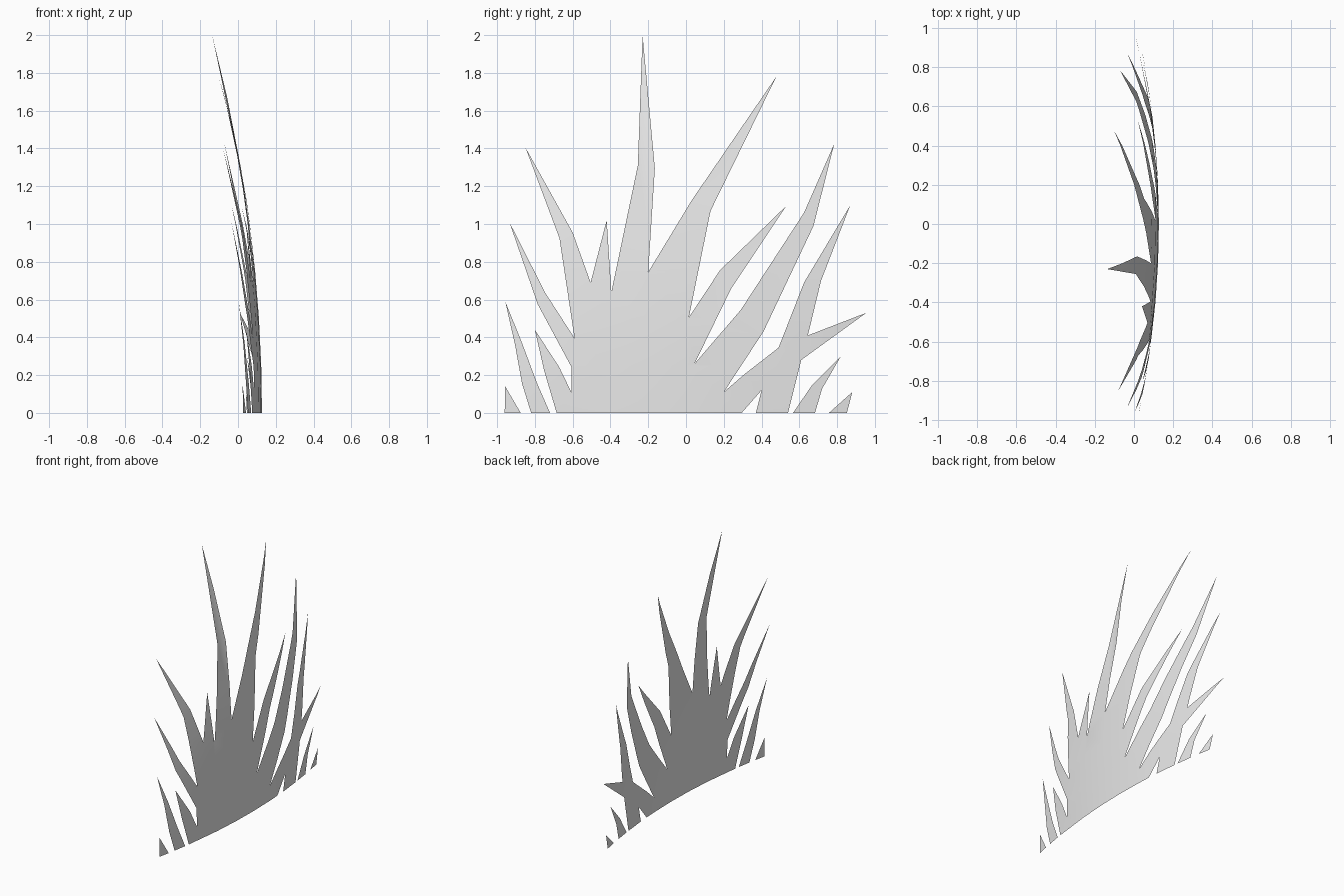
import bpy
import bmesh
from mathutils import Vector

cube = bpy.data.objects.get("Cube")
if cube:
    bpy.data.objects.remove(cube, do_unlink=True)

# One plain grey for the whole tuft
grey = bpy.data.materials.new("plain_grey")
grey.use_nodes = True
grey.diffuse_color = (0.8, 0.8, 0.8, 1)
shader = next(n for n in grey.node_tree.nodes if n.type == 'BSDF_PRINCIPLED')
shader.inputs["Base Color"].default_value = grey.diffuse_color


def bend(y, z):
    """Depth of the curved sheet: bowed sideways and leaning over with height."""
    return 0.127 - 0.11 * y * y - 0.0645 * z * z


def cut_sheet(bm, axis, places):
    """Slice the flat sheet across one axis so that it can bend."""
    normal = Vector((0, 0, 0))
    normal[axis] = 1
    for place in places:
        bmesh.ops.bisect_plane(bm, geom=bm.verts[:] + bm.edges[:] + bm.faces[:],
                               plane_co=normal * place, plane_no=normal, dist=0.0001)


def make_sheet(name, outline, y_cuts=(), z_cuts=()):
    """Fill a side outline given as (y, z), then bend it into the curved sheet."""
    bm = bmesh.new()
    face = bm.faces.new([bm.verts.new((0, y, z)) for y, z in outline])
    face.normal_update()
    if face.normal.x < 0:
        face.normal_flip()
    cut_sheet(bm, 1, y_cuts)
    cut_sheet(bm, 2, z_cuts)
    bmesh.ops.triangulate(bm, faces=bm.faces[:])
    for v in bm.verts:
        v.co.x = bend(v.co.y, v.co.z)
    mesh = bpy.data.meshes.new(name)
    bm.to_mesh(mesh)
    bm.free()
    mesh.materials.append(grey)
    obj = bpy.data.objects.new(name, mesh)
    bpy.context.collection.objects.link(obj)
    for poly in mesh.polygons:
        poly.use_smooth = True
    return obj


# Main clump: each blade runs up one edge, over its tip and down to the next notch
low_back_blade = [(-.685, 0), (-.75, .22), (-.8, .44), (-.67, .24), (-.605, .105)]
outer_blade = [(-.605, .24), (-.785, .575), (-.935, 1.01), (-.745, .635), (-.59, .395)]
tall_outer_blade = [(-.67, .925), (-.85, 1.405), (-.6, .955), (-.505, .69)]
short_blade = [(-.42, 1.02), (-.395, .64)]
tallest_blade = [(-.255, 1.31), (-.23, 2), (-.165, 1.295), (-.2, .745)]
leaning_blade = [(.03, 1.125), (.478, 1.78), (.13, 1.07), (.015, .505)]
middle_blade = [(.18, .755), (.53, 1.095), (.24, .66), (.045, .26)]
long_blade = [(.29, .545), (.625, 1.06), (.785, 1.425), (.675, .99), (.41, .43), (.2, .11)]
forked_blade = [(.31, .205), (.49, .345), (.625, .69), (.87, 1.1), (.715, .7), (.645, .41)]
side_blade = [(.955, .53), (.61, .28), (.54, 0), (.37, 0), (.4, .12), (.295, 0)]
clump = (low_back_blade + outer_blade + tall_outer_blade + short_blade + tallest_blade
         + leaning_blade + middle_blade + long_blade + forked_blade + side_blade)
make_sheet("main_grass_clump", clump,
           y_cuts=[-.4, -.2, 0, .2, .4], z_cuts=[.25, .5, .75, 1])

# Loose blades standing apart from the clump
make_sheet("front_small_blade", [(-.96, 0), (-.957, .14), (-.875, 0)])
make_sheet("front_tall_blade", [(-.82, 0), (-.868, .155), (-.905, .36), (-.957, .59),
                                (-.87, .375), (-.79, .16), (-.72, 0)])
make_sheet("back_blade", [(.567, 0), (.668, .148), (.82, .3), (.72, .127), (.683, 0)])
make_sheet("back_small_blade", [(.757, 0), (.88, .11), (.852, 0)])
